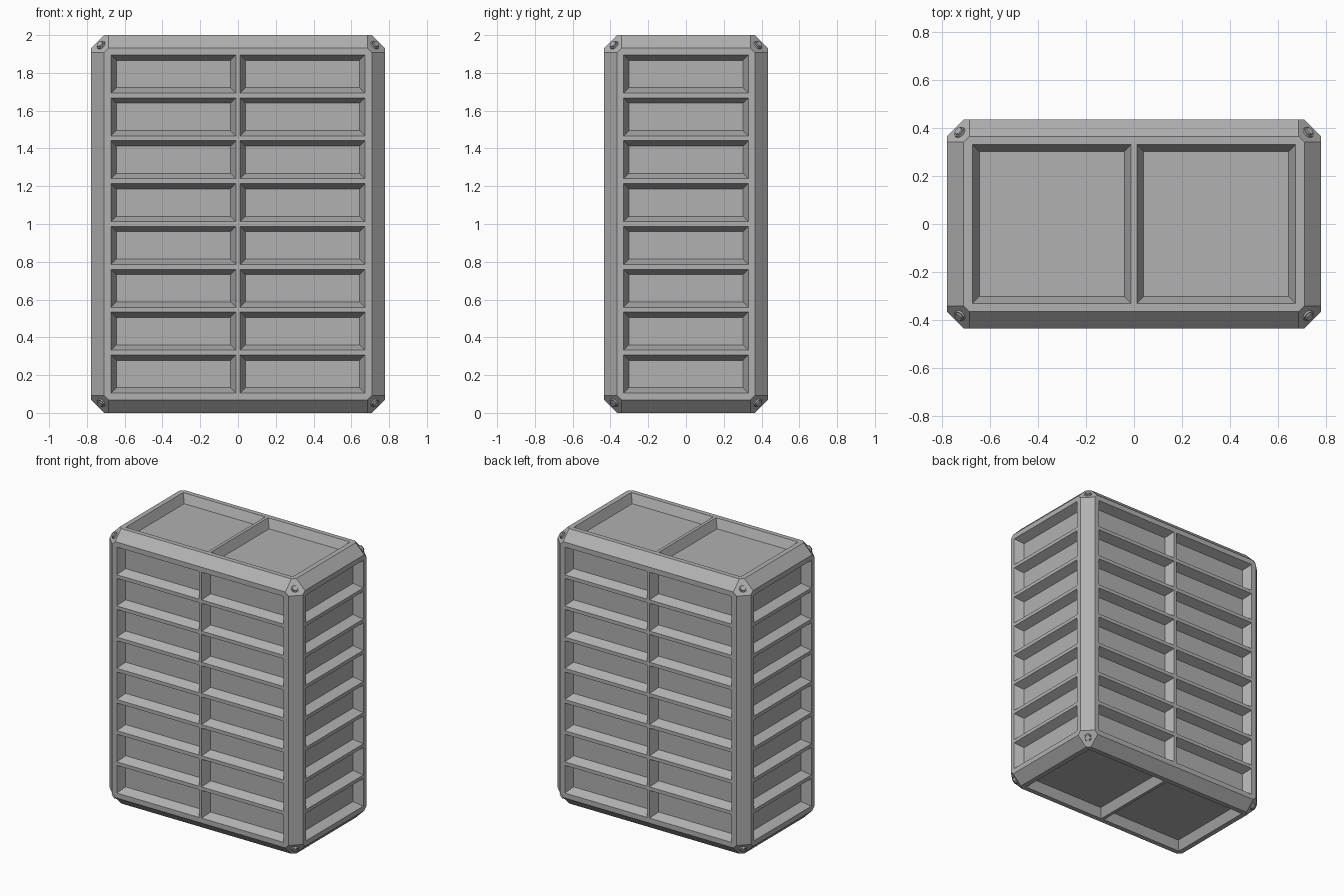
import bpy, bmesh
from itertools import permutations, product
from mathutils import Vector, Matrix

if "Cube" in bpy.data.objects:
    bpy.data.objects.remove(bpy.data.objects["Cube"])

HALF = Vector((0.778, 0.434, 1.0))      # half size of the block
MID = Vector((0, 0, 1))
DEPTH, TAPER, EPS = 0.063, 0.028, 0.01  # recess depth, wall slope, overshoot
SIGNS = list(product((-1, 1), repeat=3))

grey = bpy.data.materials.new("dark_grey")
grey.diffuse_color = (0.44, 0.44, 0.44, 1)
grey.use_nodes = True
grey.node_tree.nodes["Principled BSDF"].inputs["Base Color"].default_value = grey.diffuse_color


def make_object(name, bm):
    bmesh.ops.recalc_face_normals(bm, faces=bm.faces[:])
    mesh = bpy.data.meshes.new(name)
    bm.to_mesh(mesh)
    bm.free()
    mesh.materials.append(grey)
    obj = bpy.data.objects.new(name, mesh)
    bpy.context.collection.objects.link(obj)
    return obj


def spans(total_half, count, gap):
    """Split -total_half..total_half into count cells: (centre, half size)."""
    size = (2 * total_half - (count - 1) * gap) / count
    return [(-total_half + size / 2 + i * (size + gap), size / 2) for i in range(count)]


def add_recess(bm, axis, sign, a, b):
    """Tapered plug pushed into the face on the given axis."""
    ia, ib = [i for i in range(3) if i != axis]
    rings = []
    for d in (-EPS, DEPTH):
        ring = []
        for sa, sb in ((-1, -1), (1, -1), (1, 1), (-1, 1)):
            p = Vector()
            p[axis] = sign * (HALF[axis] - d)
            p[ia] = a[0] + sa * (a[1] - TAPER * d / DEPTH)
            p[ib] = b[0] + sb * (b[1] - TAPER * d / DEPTH)
            ring.append(bm.verts.new(p + MID))
        rings.append(ring)
    o, n = rings
    bm.faces.new(o)
    bm.faces.new(n[::-1])
    for i in range(4):
        j = (i + 1) % 4
        bm.faces.new((o[i], n[i], n[j], o[j]))


# Main block: hull with chamfered edges and six-sided corner cuts
bm = bmesh.new()
for s in SIGNS:
    for inset in permutations((0.0, 0.069, 0.093)):
        bm.verts.new(MID + Vector([s[i] * (HALF[i] - inset[i]) for i in range(3)]))
bmesh.ops.convex_hull(bm, input=bm.verts[:])
bmesh.ops.dissolve_limit(bm, angle_limit=0.01, verts=bm.verts[:], edges=bm.edges[:])
body = make_object("container_body", bm)

# Recessed panels on all six sides
cols = spans(0.672, 2, 0.023)
side = spans(0.330, 1, 0)
rows = spans(0.8945, 8, 0.026)
bm = bmesh.new()
for axis, first, second in ((1, cols, rows), (0, side, rows), (2, cols, side)):
    for sign in (-1, 1):
        for a, b in product(first, second):
            add_recess(bm, axis, sign, a, b)
cutter = make_object("panel_cutter", bm)
cutter.hide_render = True

mod = body.modifiers.new("panels", 'BOOLEAN')
mod.operation, mod.solver, mod.object = 'DIFFERENCE', 'EXACT', cutter
dg = bpy.context.evaluated_depsgraph_get()
result = bpy.data.meshes.new_from_object(body.evaluated_get(dg))
body.modifiers.clear()
body.data = result
bpy.data.objects.remove(cutter)

# Corner studs with a bevelled rim on the diagonal corner cuts
bm = bmesh.new()
for s in SIGNS:
    normal = Vector(s).normalized()
    centre = MID + Vector([s[i] * (HALF[i] - 0.054) for i in range(3)])
    rot = normal.to_track_quat('Z', 'Y').to_matrix().to_4x4()
    place = Matrix.Translation(centre) @ rot
    for radius1, radius2, depth in ((0.027, 0.024, 0.016), (0.024, 0.017, 0.030)):
        bmesh.ops.create_cone(bm, cap_ends=True, segments=12, radius1=radius1,
                              radius2=radius2, depth=depth, matrix=place)
make_object("corner_studs", bm)
